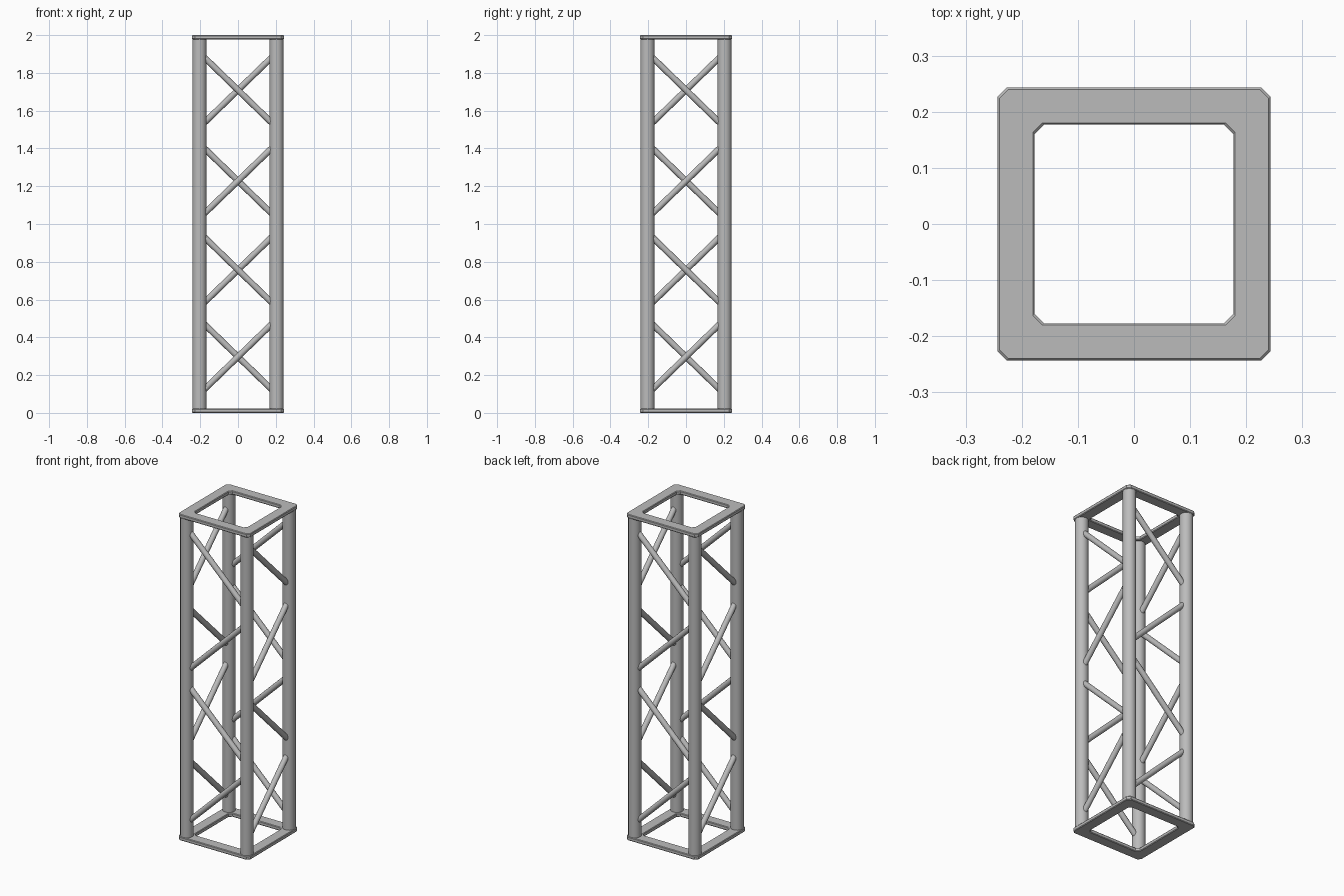
import bpy, bmesh, math
from mathutils import Vector, Matrix

cube = bpy.data.objects.get("Cube")
if cube:
    bpy.data.objects.remove(cube, do_unlink=True)

HEIGHT = 2.0
PLATE_T = 0.023
POST_C, POST_R = 0.204, 0.037
BRACE_R = 0.0165
BRACE_HALF = 0.19
SLOPE = 0.97
BRACE_LEVELS = (0.297, 0.757, 1.228, 1.709)

steel = bpy.data.materials.new("grey steel")
steel.use_nodes = True
colour = (0.5, 0.5, 0.5, 1)
steel.diffuse_color = colour
steel.node_tree.nodes["Principled BSDF"].inputs["Base Color"].default_value = colour


def add_object(name, bm):
    mesh = bpy.data.meshes.new(name)
    bmesh.ops.recalc_face_normals(bm, faces=bm.faces)
    bm.to_mesh(mesh)
    bm.free()
    mesh.materials.append(steel)
    obj = bpy.data.objects.new(name, mesh)
    bpy.context.collection.objects.link(obj)
    return obj


def smooth(obj):
    bpy.ops.object.select_all(action='DESELECT')
    obj.select_set(True)
    bpy.context.view_layer.objects.active = obj
    bpy.ops.object.shade_smooth_by_angle(angle=math.radians(35))


def tube(name, start, end, radius, sides):
    start, end = Vector(start), Vector(end)
    axis = end - start
    turn = axis.to_track_quat('Z', 'Y').to_matrix().to_4x4()
    bm = bmesh.new()
    bmesh.ops.create_cone(bm, cap_ends=True, segments=sides, radius1=radius,
                          radius2=radius, depth=axis.length,
                          matrix=Matrix.Translation((start + end) / 2) @ turn)
    obj = add_object(name, bm)
    smooth(obj)
    return obj


def clipped_square(half, cut):
    """Square outline with its corners cut off."""
    points = []
    for k in range(4):
        turn = Matrix.Rotation(k * math.pi / 2, 2)
        points += [turn @ Vector((half, half - cut)), turn @ Vector((half - cut, half))]
    return points


def frame_plate(name, z):
    """Square ring with clipped corners and bevelled rims."""
    bm = bmesh.new()
    outer = [bm.verts.new((p.x, p.y, z)) for p in clipped_square(0.243, 0.016)]
    inner = [bm.verts.new((p.x, p.y, z)) for p in clipped_square(0.177, 0.017)]
    for i in range(8):
        j = (i + 1) % 8
        bm.faces.new((outer[i], outer[j], inner[j], inner[i]))
    ring = bmesh.ops.extrude_face_region(bm, geom=bm.faces[:])
    top = [g for g in ring["geom"] if isinstance(g, bmesh.types.BMVert)]
    bmesh.ops.translate(bm, verts=top, vec=(0, 0, PLATE_T))
    obj = add_object(name, bm)
    bevel = obj.modifiers.new("rim bevel", 'BEVEL')
    bevel.width = 0.004
    bevel.segments = 1
    bevel.limit_method = 'ANGLE'
    bevel.angle_limit = math.radians(60)
    return obj


# End plates
frame_plate("bottom_plate", 0)
frame_plate("top_plate", HEIGHT - PLATE_T)

# Corner posts and the zigzag braces, repeated around the four sides
for k, side in enumerate(("front", "left", "back", "right")):
    turn = Matrix.Rotation(k * math.pi / 2, 3, 'Z')
    foot = turn @ Vector((-POST_C, -POST_C, PLATE_T / 2))
    head = foot + Vector((0, 0, HEIGHT - PLATE_T))
    tube(side + "_post", foot, head, POST_R, 32)
    for n, z in enumerate(BRACE_LEVELS):
        rise = SLOPE * BRACE_HALF * (1 if n % 2 == 0 else -1)
        tube(f"{side}_brace_{n + 1}",
             turn @ Vector((-BRACE_HALF, -POST_C, z - rise)),
             turn @ Vector((BRACE_HALF, -POST_C, z + rise)), BRACE_R, 16)
